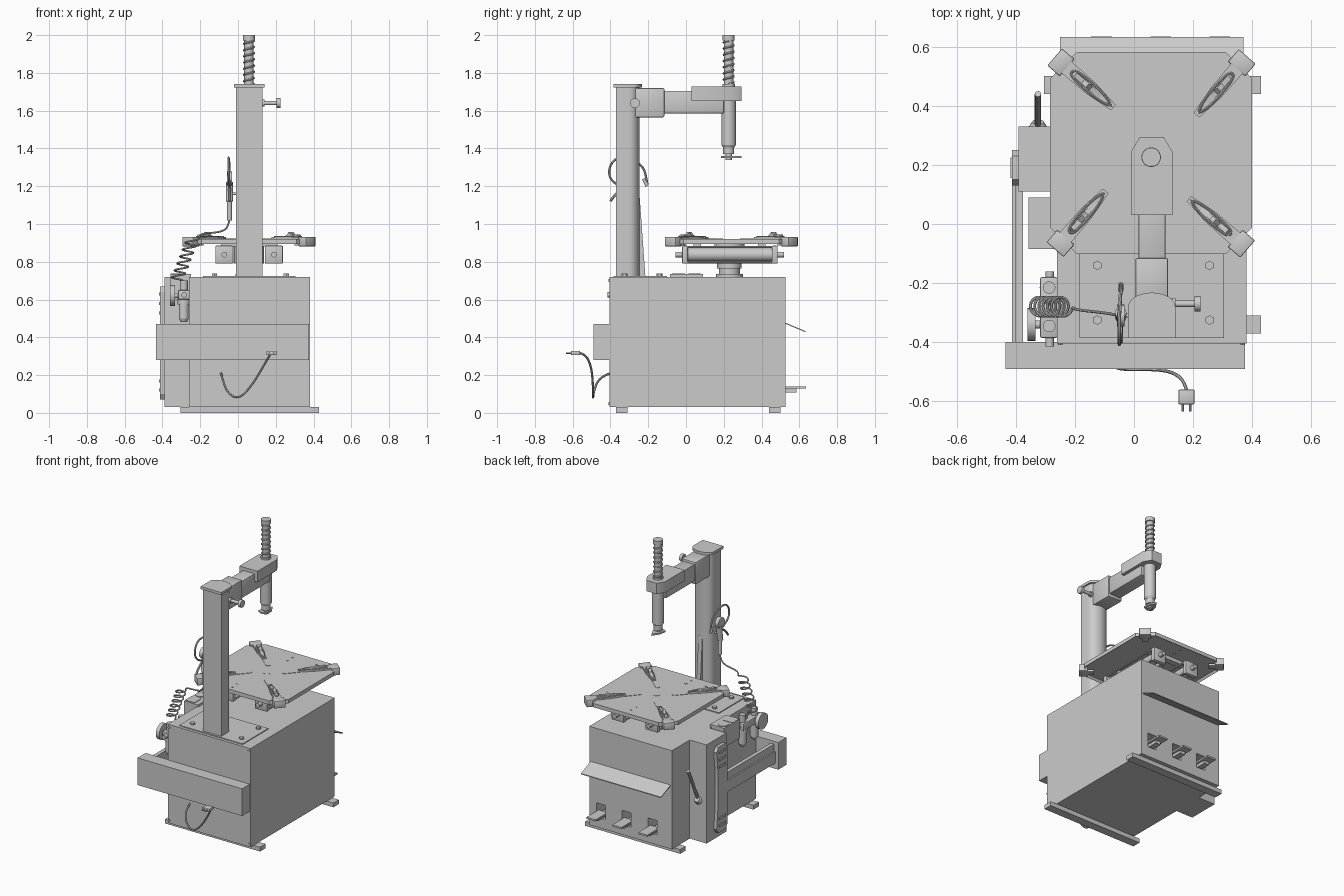
import bpy, bmesh
from math import sin, cos, pi, radians
from mathutils import Vector, Matrix


def make(name, bm):
    bmesh.ops.recalc_face_normals(bm, faces=bm.faces)
    me = bpy.data.meshes.new(name)
    bm.to_mesh(me)
    bm.free()
    ob = bpy.data.objects.new(name, me)
    bpy.context.collection.objects.link(ob)
    return ob


def box(name, x0, x1, y0, y1, z0, z1, bevel=0):
    bm = bmesh.new()
    m = Matrix.Translation(((x0+x1)/2, (y0+y1)/2, (z0+z1)/2)) @ Matrix.Diagonal((x1-x0, y1-y0, z1-z0, 1))
    bmesh.ops.create_cube(bm, size=1, matrix=m)
    if bevel:
        bmesh.ops.bevel(bm, geom=bm.edges[:], offset=bevel, segments=2, affect='EDGES', profile=0.5)
    return make(name, bm)


def cyl(name, p0, p1, r, n=24, r2=None):
    p0, p1 = Vector(p0), Vector(p1)
    d = p1 - p0
    bm = bmesh.new()
    m = Matrix.Translation((p0+p1)/2) @ d.to_track_quat('Z', 'Y').to_matrix().to_4x4()
    bmesh.ops.create_cone(bm, cap_ends=True, segments=n, radius1=r, radius2=r if r2 is None else r2, depth=d.length, matrix=m)
    return make(name, bm)


def prism(name, pts, axis, a0, a1):
    put = {'x': lambda p, a: (a, *p), 'y': lambda p, a: (p[0], a, p[1]), 'z': lambda p, a: (*p, a)}[axis]
    bm = bmesh.new()
    lo, hi = [[bm.verts.new(put(p, a)) for p in pts] for a in (a0, a1)]
    bm.faces.new(lo)
    bm.faces.new(hi)
    for i in range(len(pts)):
        j = (i+1) % len(pts)
        bm.faces.new((lo[i], lo[j], hi[j], hi[i]))
    return make(name, bm)


def tube(name, pts, r, smooth=True, cyclic=False):
    cu = bpy.data.curves.new(name, 'CURVE')
    cu.dimensions, cu.bevel_depth, cu.bevel_resolution, cu.use_fill_caps = '3D', r, 2, True
    s = cu.splines.new('NURBS' if smooth else 'POLY')
    s.points.add(len(pts)-1)
    for p, q in zip(s.points, pts):
        p.co = (*q, 1)
    s.use_cyclic_u = cyclic
    if smooth:
        s.order_u, s.use_endpoint_u, s.resolution_u = 3, True, 6
    tmp = bpy.data.objects.new(name + "_path", cu)
    bpy.context.collection.objects.link(tmp)
    me = bpy.data.meshes.new_from_object(tmp.evaluated_get(bpy.context.evaluated_depsgraph_get()))
    bpy.data.objects.remove(tmp)
    ob = bpy.data.objects.new(name, me)
    bpy.context.collection.objects.link(ob)
    return ob


def helix(a, b, r, turns, steps=14):
    a, b = Vector(a), Vector(b)
    n = turns*steps
    return [a.lerp(b, i/n) + Vector((r*cos(2*pi*i/steps), r*sin(2*pi*i/steps), 0)) for i in range(n+1)]


# cabinet with three pedal openings in the back
cab = box("cabinet", -0.26, 0.38, -0.405, 0.527, 0.03, 0.72)
for i, x in enumerate((-0.11, 0.09, 0.29)):
    cut = box(f"pedal_cutter_{i}", x-0.035, x+0.035, 0.42, 0.6, 0.10, 0.20)
    cut.hide_render = True
    cut.hide_set(True)
    mod = cab.modifiers.new("opening", 'BOOLEAN')
    mod.object, mod.operation = cut, 'DIFFERENCE'
    bpy.context.view_layer.objects.active = cab
    bpy.ops.object.modifier_apply(modifier=mod.name)
    bpy.data.objects.remove(cut)
    box(f"pedal_{i}", x-0.035, x+0.035, 0.50, 0.635, 0.128, 0.14)
    box(f"pedal_arm_{i}", x-0.02, x+0.02, 0.43, 0.585, 0.108, 0.128)
for i, (y0, y1) in enumerate(((-0.37, -0.31), (0.44, 0.50))):
    box(f"foot_bar_{i}", -0.305, 0.43, y0, y1, 0, 0.03)
prism("splash_shield", [(0.525, 0.478), (0.633, 0.433), (0.633, 0.427), (0.525, 0.472)], 'x', -0.25, 0.37)
for i, x in enumerate((-0.255, 0.375)):
    for j, z in enumerate((0.05, 0.70)):
        cyl(f"panel_screw_{i}{j}", (x*0.98, -0.41, z), (x*0.98, -0.40, z), 0.008, 8)

# top mounting plate and bolts
box("column_plate", -0.185, 0.305, -0.385, -0.10, 0.715, 0.726)
for i, x in enumerate((-0.124, 0.256)):
    for j, y in enumerate((-0.14, -0.325)):
        cyl(f"plate_bolt_{i}{j}", (x, y, 0.72), (x, y, 0.738), 0.016, 6)

# column with rounded inner face and cap
def d_shape(x0, x1, y0, ym, y1):
    c, rx = (x0+x1)/2, (x1-x0)/2
    return [(x0, y0), (x1, y0)] + [(c+rx*cos(pi*k/12), ym+(y1-ym)*sin(pi*k/12)) for k in range(13)]

prism("column", d_shape(-0.01, 0.13, -0.37, -0.30, -0.245), 'z', 0.72, 1.725)
prism("column_cap", d_shape(-0.02, 0.14, -0.385, -0.28, -0.232), 'z', 1.722, 1.74)
prism("column_gusset", [(-0.27, 0.72), (-0.215, 0.72), (-0.245, 1.14), (-0.27, 1.14)], 'x', 0.045, 0.075)

# swing arm and tool head
box("arm_sleeve", 0.005, 0.115, -0.275, -0.115, 1.565, 1.72, 0.006)
box("swing_arm", 0.015, 0.107, -0.15, 0.20, 1.585, 1.705, 0.006)
prism("head_block", [(-0.01, 0.03), (0.13, 0.03), (0.13, 0.245), (0.10, 0.295), (0.02, 0.295), (-0.01, 0.245)], 'z', 1.652, 1.728)
cyl("knob_shaft", (0.12, -0.27, 1.64), (0.21, -0.27, 1.64), 0.011)
cyl("knob_collar", (0.125, -0.27, 1.64), (0.14, -0.27, 1.64), 0.018)
cyl("lock_knob", (0.205, -0.27, 1.64), (0.225, -0.27, 1.64), 0.026, 12)
SX, SY = 0.058, 0.226
def shaft(name, z0, z1, r, r2=None):
    return cyl(name, (SX, SY, z0), (SX, SY, z1), r, 28, r2)
shaft("tool_shaft", 1.60, 1.98, 0.025)
shaft("shaft_top", 1.972, 2.0, 0.032)
shaft("spring_seat", 1.725, 1.74, 0.033)
tube("return_spring", helix((SX, SY, 1.74), (SX, SY, 1.97), 0.027, 7), 0.0055, False)
shaft("tool_sleeve", 1.418, 1.655, 0.038)
shaft("tool_taper", 1.418, 1.405, 0.038, 0.03)
shaft("tool_neck", 1.37, 1.41, 0.029)
shaft("tool_tip", 1.34, 1.372, 0.018)
prism("tool_hook", [(0.02, 0.20), (0.05, 0.185), (0.085, 0.20), (0.085, 0.25), (0.06, 0.295), (0.03, 0.25)], 'z', 1.35, 1.361)

# turntable: folded plate, spindle, clamp cylinders
CX, CY = 0.058, 0.24
c, h = 0.09, 0.342
table = prism("turntable", [(CX+a, CY+b) for a, b in ((h-c, h), (h, h-c), (h, c-h), (h-c, -h), (c-h, -h), (-h, c-h), (-h, h-c), (c-h, h))], 'z', 0.893, 0.92)
bm = bmesh.new()
bm.from_mesh(table.data)
low = min(bm.faces, key=lambda f: f.calc_center_median().z)
bmesh.ops.inset_region(bm, faces=[low], thickness=0.012)
for v in low.verts:
    v.co.z += 0.015
bm.to_mesh(table.data)
bm.free()
for i, (x, y, r) in enumerate(((0.057, 0.52, 0.01), (0.057, 0.465, 0.01), (0, -0.003, 0.01), (0, -0.06, 0.01), (CX, CY, 0.025))):
    cyl(f"table_hole_{i}", (x, y, 0.905), (x, y, 0.9215), r)
for n, z0, z1, r in (("base", 0.72, 0.735, 0.072), ("post", 0.735, 0.772, 0.055), ("flange", 0.765, 0.795, 0.065), ("hub", 0.79, 0.908, 0.08)):
    cyl(f"spindle_{n}", (CX, 0.23, z0), (CX, 0.23, z1), r, 32)
for i, x in enumerate((-0.072, 0.19)):
    cyl(f"clamp_cylinder_{i}", (x, 0, 0.838), (x, 0.465, 0.838), 0.036, 28)
    for j, y in enumerate((-0.02, 0.455)):
        box(f"cylinder_end_{i}{j}", x-0.048, x+0.048, y, y+0.03, 0.79, 0.885, 0.005)
    for j, (a, b) in enumerate(((-0.04, -0.04), (-0.04, 0.04), (0.04, -0.04), (0.04, 0.04))):
        cyl(f"tie_rod_{i}{j}", (x+a, 0, 0.838+b), (x+a, 0.46, 0.838+b), 0.006, 8)
    cyl(f"piston_rod_{i}", (x, -0.055, 0.838), (x, 0.52, 0.838), 0.015)
for j, y in enumerate((0.06, 0.40)):
    box(f"table_brace_{j}", -0.09, 0.21, y-0.02, y+0.02, 0.882, 0.91)

# four clamp jaws, arranged as a pinwheel
for k in range(4):
    rot = Matrix.Translation((CX, CY, 0)) @ Matrix.Rotation(k*pi/2, 4, 'Z')
    inner, outer = Vector((0.095, 0.06)), Vector((0.302, 0.30))
    d = outer - inner
    lay = rot @ Matrix.Translation((*inner, 0)) @ Matrix.Rotation(radians(49.2), 4, 'Z')
    L = d.length
    slot = [(0.015*cos(t), 0.015*sin(t)) for t in [pi/2+pi*m/8 for m in range(9)]]
    parts = [
        prism(f"jaw_slot_{k}", slot + [(L, -0.015), (L, 0.015)], 'z', 0.91, 0.9225),
        prism(f"jaw_slide_{k}", [(0.09, -0.012), (0.19, -0.024), (L, -0.026), (L, 0.026), (0.19, 0.024), (0.09, 0.012)], 'z', 0.915, 0.931),
        prism(f"jaw_grip_{k}", [(0.14, 0.93), (0.27, 0.93), (0.26, 0.945), (0.225, 0.94), (0.205, 0.957), (0.19, 0.939)], 'y', -0.009, 0.009),
        tube(f"jaw_rim_{k}", [(0.10, 0, 0.933), (0.13, 0.016, 0.933), (0.26, 0.016, 0.933), (0.28, 0, 0.933), (0.26, -0.016, 0.933), (0.13, -0.016, 0.933)], 0.004, True, True),
        box(f"jaw_head_{k}", L-0.02, L+0.035, -0.038, 0.038, 0.882, 0.932, 0.004),
        box(f"jaw_foot_{k}", L-0.06, L+0.01, -0.02, 0.02, 0.885, 0.90)]
    for p in parts:
        p.data.transform(lay)

# bead breaker: side housing, beam, pad, front cylinder housing
box("side_housing", -0.39, -0.25, 0.11, 0.33, 0.03, 0.72)
box("front_housing", -0.435, 0.375, -0.49, -0.40, 0.28, 0.47)
box("breaker_beam_low", -0.412, -0.375, -0.40, 0.13, 0.32, 0.40)
box("breaker_beam_high", -0.402, -0.375, -0.40, 0.13, 0.40, 0.45)
prism("breaker_pad", [(0.13, 0.10), (0.15, 0.07), (0.23, 0.07), (0.25, 0.10), (0.235, 0.25), (0.235, 0.50), (0.25, 0.64), (0.23, 0.67), (0.15, 0.67), (0.13, 0.64)], 'x', -0.412, -0.389)
for i, z in enumerate((0.12, 0.17, 0.53, 0.58, 0.63)):
    box(f"pad_rib_{i}", -0.418, -0.41, 0.155, 0.225, z-0.008, z+0.008)
tube("breaker_lever", [(-0.325, 0.325, 0.32), (-0.325, 0.35, 0.36), (-0.325, 0.40, 0.48), (-0.325, 0.44, 0.56)], 0.011)
cyl("lever_boot", (-0.325, 0.325, 0.32), (-0.325, 0.345, 0.33), 0.032, 20, 0.02)

# side control box
box("control_box", -0.357, -0.25, -0.085, 0.09, 0.60, 0.735)
cyl("control_dial", (-0.32, 0.045, 0.73), (-0.32, 0.045, 0.739), 0.032)
box("control_switch", -0.357, -0.284, -0.075, -0.005, 0.73, 0.738)

# air regulator with two bottles and a gauge
box("regulator_block", -0.318, -0.258, -0.385, -0.18, 0.60, 0.65, 0.006)
cyl("regulator_ports", (-0.285, -0.415, 0.625), (-0.285, -0.16, 0.625), 0.014)
for i, y in enumerate((-0.215, -0.345)):
    x = -0.287
    cyl(f"bottle_{i}", (x, y, 0.50), (x, y, 0.60), 0.026)
    cyl(f"bottle_base_{i}", (x, y, 0.48), (x, y, 0.50), 0.016, 24, 0.026)
    cyl(f"bottle_collar_{i}", (x, y, 0.575), (x, y, 0.605), 0.032)
    cyl(f"regulator_cap_{i}", (x, y, 0.645), (x, y, 0.70), 0.021)
cyl("gauge", (-0.36, -0.34, 0.622), (-0.333, -0.34, 0.622), 0.055, 32)
cyl("gauge_stem", (-0.34, -0.34, 0.622), (-0.30, -0.34, 0.622), 0.014)

# coiled air hose, inflator gun and its loop
coil = helix((-0.325, -0.28, 0.70), (-0.24, -0.28, 0.92), 0.033, 6)
tube("air_hose", [(-0.287, -0.25, 0.63), (-0.287, -0.265, 0.67)] + coil +
     [(-0.20, -0.29, 0.95), (-0.10, -0.30, 0.955), (-0.05, -0.31, 0.98), (-0.045, -0.31, 1.03)], 0.005)
cyl("gun_grip", (-0.045, -0.31, 1.02), (-0.045, -0.315, 1.13), 0.013)
cyl("gun_body", (-0.045, -0.315, 1.12), (-0.045, -0.30, 1.22), 0.019)
cyl("gun_gauge", (-0.058, -0.31, 1.24), (-0.032, -0.31, 1.24), 0.037)
cyl("gun_hook", (-0.045, -0.31, 1.16), (-0.005, -0.31, 1.16), 0.007)
tube("gun_trigger", [(-0.045, -0.40, 1.12), (-0.045, -0.37, 1.17), (-0.045, -0.32, 1.19)], 0.007)
tube("gun_hose", [(-0.045, -0.32, 1.19), (-0.045, -0.38, 1.21), (-0.05, -0.415, 1.27), (-0.05, -0.385, 1.345),
                  (-0.05, -0.31, 1.355), (-0.045, -0.23, 1.31), (-0.045, -0.21, 1.25), (-0.045, -0.205, 1.21)], 0.006)
cyl("hose_chuck", (-0.045, -0.225, 1.24), (-0.045, -0.205, 1.20), 0.009)

# power cord and plug
tube("power_cord", [(-0.09, -0.40, 0.21), (-0.085, -0.46, 0.19), (-0.06, -0.49, 0.11), (0, -0.492, 0.07),
                    (0.07, -0.492, 0.14), (0.13, -0.50, 0.24), (0.17, -0.53, 0.31), (0.178, -0.565, 0.318)], 0.006)
box("plug", 0.15, 0.205, -0.61, -0.56, 0.306, 0.328, 0.005)
for i, x in enumerate((0.165, 0.19)):
    cyl(f"plug_pin_{i}", (x, -0.635, 0.317), (x, -0.605, 0.317), 0.004, 10)

# smooth the round parts, keep edges sharp
for ob in bpy.context.collection.objects:
    ob.select_set(True)
bpy.context.view_layer.objects.active = cab
bpy.ops.object.shade_smooth_by_angle(angle=radians(32))
